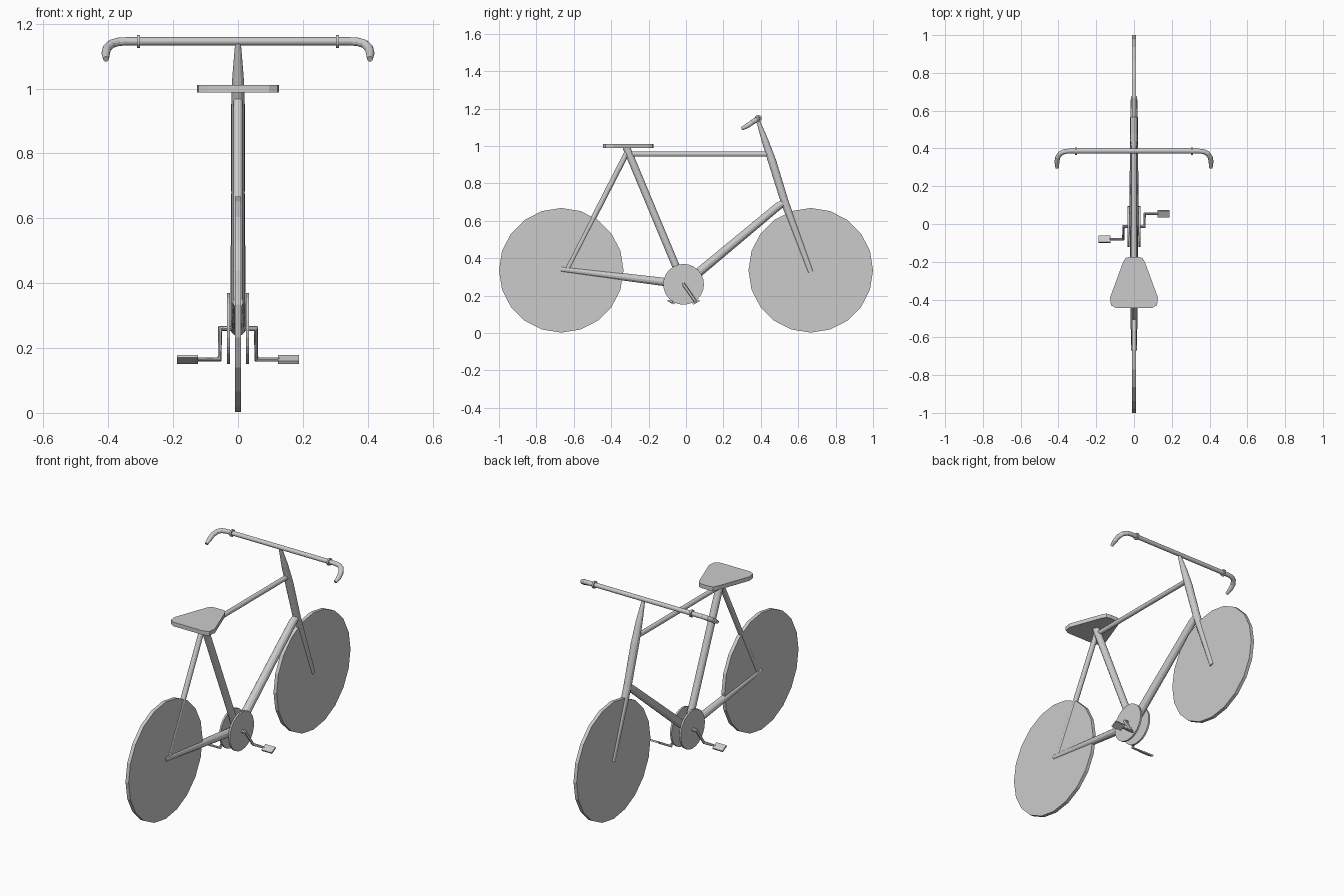
import bpy
from math import pi, radians
from mathutils import Matrix

if "Cube" in bpy.data.objects:
    bpy.data.objects.remove(bpy.data.objects["Cube"])


def tube(name, points, radii, res=4):
    """Round tube along a path with a radius at every point."""
    cu = bpy.data.curves.new(name + "_path", 'CURVE')
    cu.dimensions = '3D'
    cu.bevel_depth = 1.0
    cu.bevel_resolution = res
    cu.use_fill_caps = True
    sp = cu.splines.new('POLY')
    sp.points.add(len(points) - 1)
    for p, co, r in zip(sp.points, points, radii):
        p.co = (*co, 1)
        p.radius = r
    tmp = bpy.data.objects.new(name + "_path", cu)
    bpy.context.collection.objects.link(tmp)
    dg = bpy.context.evaluated_depsgraph_get()
    mesh = bpy.data.meshes.new_from_object(tmp.evaluated_get(dg))
    bpy.data.objects.remove(tmp)
    mesh.shade_flat()
    ob = bpy.data.objects.new(name, mesh)
    bpy.context.collection.objects.link(ob)
    return ob


def disc(name, loc, r, width, sides):
    """Flat disc whose axis runs along x."""
    bpy.ops.mesh.primitive_cylinder_add(vertices=sides, radius=r, depth=width,
                                        location=loc, rotation=(0, pi / 2, 0))
    bpy.context.object.name = name


# wheels
R = 0.333
disc("rear_wheel", (0, -0.667, R + 0.002), R, 0.02, 20)
disc("front_wheel", (0, 0.667, R + 0.002), R, 0.02, 20)

# frame tubes
BB = (0, -0.013, 0.26)
tube("seat_tube", [(0, -0.32, 0.995), (0, -0.03, 0.30), BB], [0.02, 0.02, 0.02])
tube("top_tube", [(0, -0.315, 0.956), (0, 0.44, 0.956)], [0.0135] * 2)
tube("down_tube", [BB, (0, 0.07, 0.325), (0, 0.49, 0.675), (0, 0.528, 0.70)],
     [0.024, 0.024, 0.021, 0.018])
tube("seat_stay", [(0, -0.315, 0.965), (0, -0.638, 0.335)], [0.0145] * 2)
tube("chain_stay", [(0, -0.668, 0.341), BB], [0.016, 0.023])

# head tube narrowing at the top and fork
tube("head_and_fork",
     [(0, 0.383, 1.14), (0, 0.422, 1.03), (0, 0.46, 0.92), (0, 0.528, 0.70), (0, 0.666, 0.328)],
     [0.009, 0.018, 0.022, 0.021, 0.017])

# seat: rounded triangle profile, extruded
half = [(0.025, -0.175), (0.045, -0.18), (0.058, -0.202), (0.127, -0.39),
        (0.122, -0.43), (0.095, -0.445)]
outline = half + [(-x, y) for x, y in reversed(half)]
n = len(outline)
verts = [(x, y, z) for z in (0.988, 1.011) for x, y in outline]
faces = [list(range(n))[::1], list(range(n, 2 * n))[::-1]]
faces += [(i, i + n, (i + 1) % n + n, (i + 1) % n) for i in range(n)]
mesh = bpy.data.meshes.new("seat")
mesh.from_pydata(verts, [], faces)
bpy.context.collection.objects.link(bpy.data.objects.new("seat", mesh))

# handlebar with both curved ends in one path
end = [(0.345, 0.386, 1.146), (0.37, 0.383, 1.144), (0.39, 0.373, 1.138),
       (0.404, 0.353, 1.125), (0.408, 0.328, 1.108), (0.407, 0.297, 1.091)]
end_r = [0.0125, 0.013, 0.0135, 0.0135, 0.013, 0.009]
tube("handlebar", [(-x, y, z) for x, y, z in reversed(end)] + end, end_r[::-1] + end_r)

for s, side in ((1, "right"), (-1, "left")):
    # handlebar rings and sprocket discs
    disc(side + "_grip_ring", (s * 0.307, 0.386, 1.146), 0.02, 0.01, 12)
    disc(side + "_sprocket", (s * 0.029, BB[1], BB[2]), 0.109, 0.01, 24)

    # crank bent out of the axle, down, and out to the pedal
    yp = BB[1] + s * 0.067
    tube(side + "_crank",
         [(0, BB[1], 0.26), (s * 0.055, BB[1], 0.26), (s * 0.057, yp, 0.165),
          (s * 0.13, yp, 0.165)],
         [0.009, 0.009, 0.008, 0.006], res=2)

    # tilted pedal plate
    bpy.ops.mesh.primitive_cube_add(size=1, location=(s * 0.156, yp, 0.165))
    ob = bpy.context.object
    ob.name = side + "_pedal"
    ob.data.transform(Matrix.Rotation(s * radians(28), 4, 'X')
                      @ Matrix.Diagonal((0.064, 0.041, 0.009, 1)))
